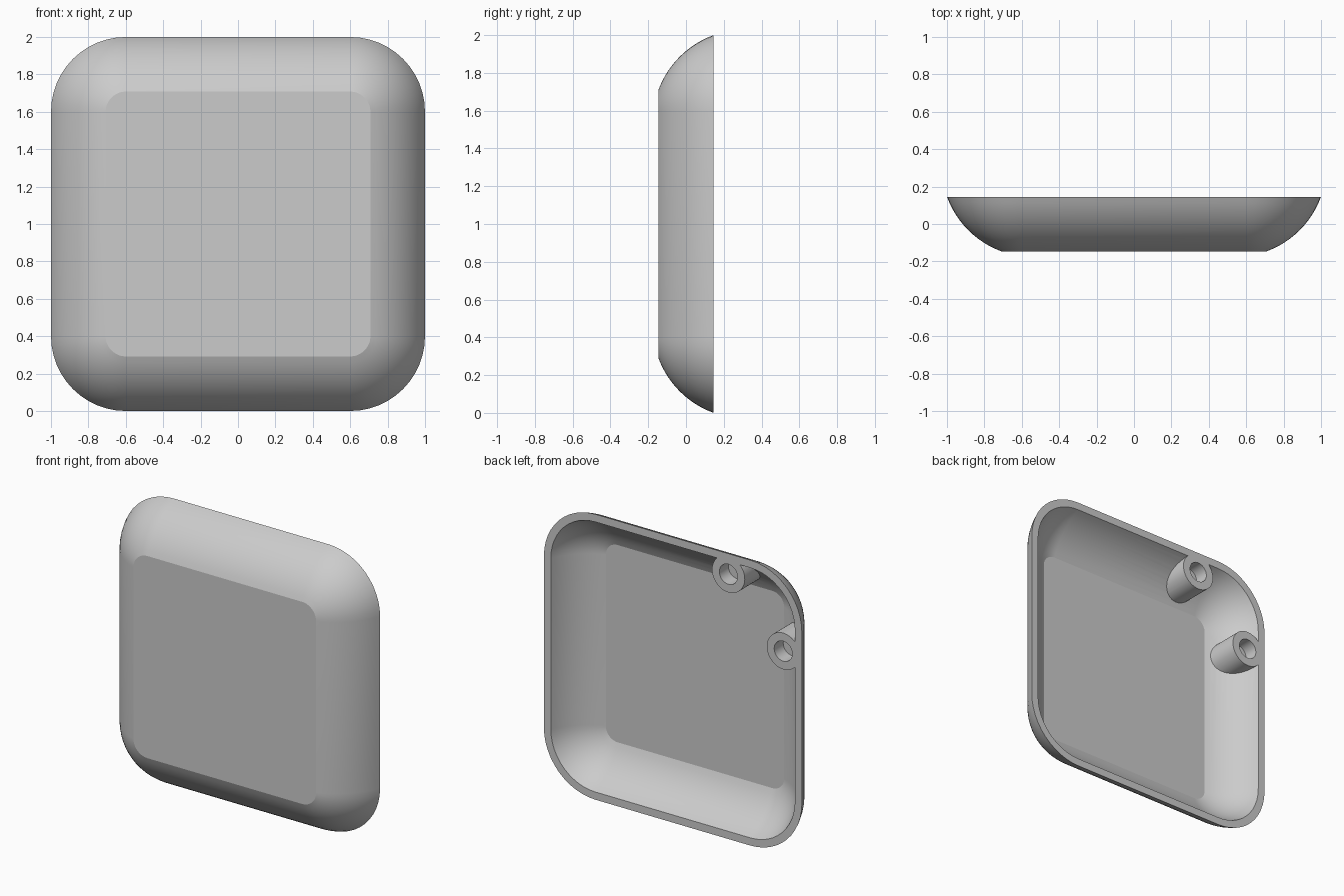
import bpy, bmesh
from math import sin, cos, pi, radians
from mathutils import Matrix

cube = bpy.data.objects.get("Cube")
if cube:
    bpy.data.objects.remove(cube, do_unlink=True)

CORNER = 0.6                  # corner centres, measured from the middle
ARC_X, ARC_Y = 0.541, 0.312   # centre of the curved side profile
OUTER_R, WALL = 0.488, 0.05
BACK = 0.145                  # rim plane
SEGMENTS = 12

grey = bpy.data.materials.new("light_grey")
grey.use_nodes = True
colour = (0.6, 0.6, 0.6, 1)
grey.diffuse_color = colour
grey.node_tree.nodes["Principled BSDF"].inputs["Base Color"].default_value = colour


def finish(bm, name):
    bmesh.ops.recalc_face_normals(bm, faces=bm.faces[:])
    mesh = bpy.data.meshes.new(name)
    bm.to_mesh(mesh)
    bm.free()
    mesh.materials.append(grey)
    obj = bpy.data.objects.new(name, mesh)
    bpy.context.collection.objects.link(obj)
    return obj


def rounded_square(half, y):
    """Loop of points around a rounded square in the upright plane."""
    points = []
    for corner in range(4):
        start = corner * pi / 2
        cx = CORNER if corner in (0, 3) else -CORNER
        cz = CORNER if corner < 2 else -CORNER
        for i in range(SEGMENTS + 1):
            a = start + i * pi / 2 / SEGMENTS
            r = half - CORNER
            points.append((cx + r * cos(a), y, 1 + cz + r * sin(a)))
    return points


def dish(name, radius, end_angle):
    """Solid dish with a flat front and curved sides."""
    bm = bmesh.new()
    rings, steps = [], 12
    for i in range(steps + 1):
        t = radians(20 + (end_angle - 20) * i / steps)
        loop = rounded_square(ARC_X + radius * sin(t), ARC_Y - radius * cos(t))
        rings.append([bm.verts.new(p) for p in loop])
    n = len(rings[0])
    for low, high in zip(rings, rings[1:]):
        for i in range(n):
            j = (i + 1) % n
            bm.faces.new((low[i], low[j], high[j], high[i]))
    bm.faces.new(rings[0])
    bm.faces.new(rings[-1])
    return finish(bm, name)


def rod(name, x, z, radius, y0, y1):
    bm = bmesh.new()
    place = Matrix.Translation((x, (y0 + y1) / 2, z)) @ Matrix.Rotation(pi / 2, 4, "X")
    bmesh.ops.create_cone(bm, cap_ends=True, segments=48, radius1=radius,
                          radius2=radius, depth=y1 - y0, matrix=place)
    return finish(bm, name)


def subtract(target, cutter):
    mod = target.modifiers.new("cut", "BOOLEAN")
    mod.operation, mod.solver, mod.object = "DIFFERENCE", "EXACT", cutter
    bpy.context.view_layer.objects.active = target
    bpy.ops.object.modifier_apply(modifier=mod.name)
    bpy.data.objects.remove(cutter, do_unlink=True)


# Outer body, and the hollow that leaves two bosses standing
cover = dish("cover_shell", OUTER_R, 70)
hollow = dish("hollow_cutter", OUTER_R - WALL, 78)
bosses = [(-0.43, 1.855), (-0.855, 1.43)]
for x, z in bosses:
    subtract(hollow, rod("boss", x, z, 0.127, -0.3, 0.4))
subtract(cover, hollow)

# Blind holes in the bosses
for x, z in bosses:
    subtract(cover, rod("hole_cutter", x, z, 0.07, BACK - 0.1, 0.4))

# Smooth curves, crisp rims
bpy.ops.object.select_all(action="DESELECT")
cover.select_set(True)
bpy.context.view_layer.objects.active = cover
bpy.ops.object.shade_smooth_by_angle(angle=radians(15))
